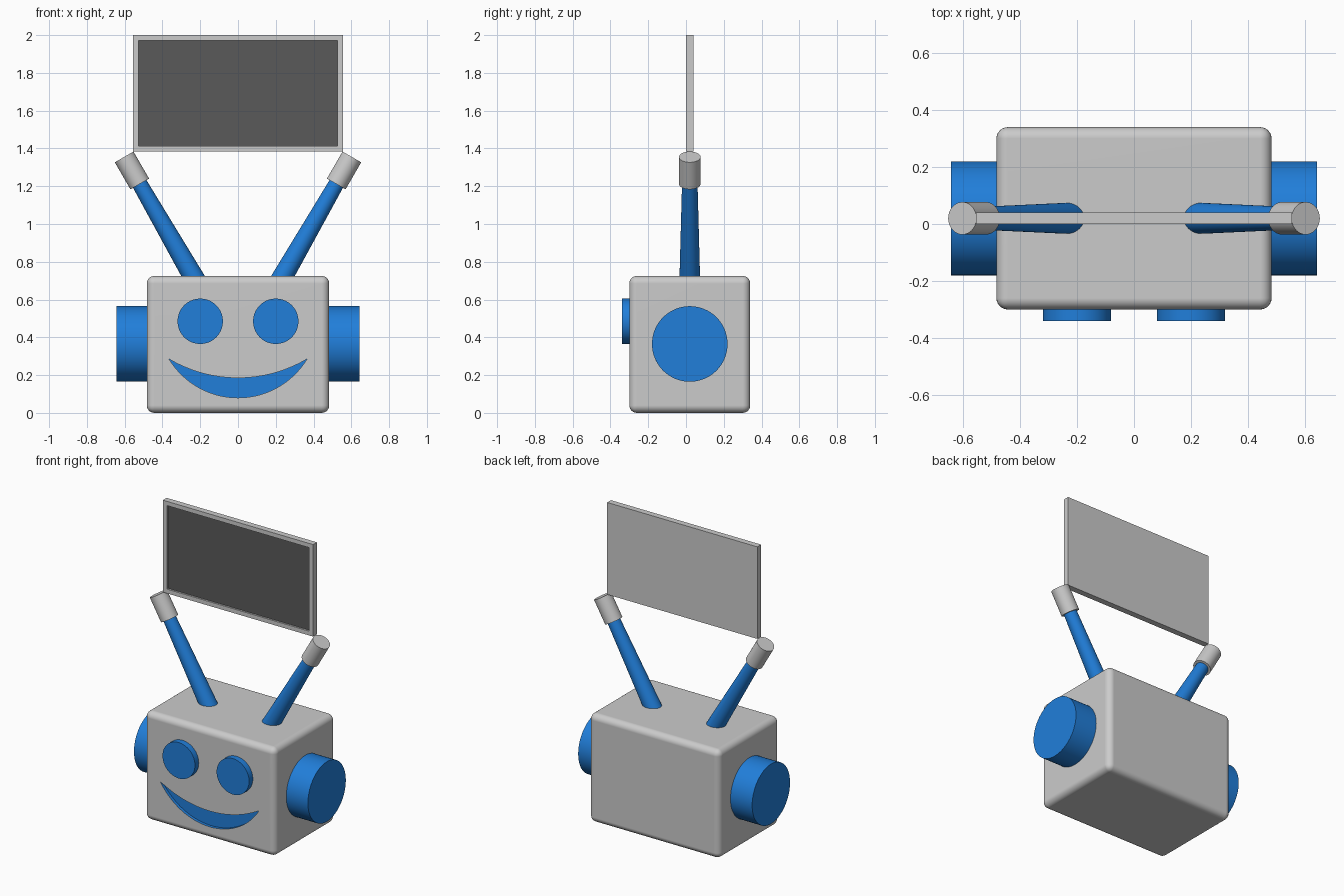
import bpy, bmesh
from math import radians, sin, cos, asin
from mathutils import Vector

if "Cube" in bpy.data.objects:
    bpy.data.objects.remove(bpy.data.objects["Cube"])

Y = 0.02  # mid-depth of the head and everything mounted on it


def material(name, rgb):
    m = bpy.data.materials.new(name)
    m.diffuse_color = (*rgb, 1)
    m.use_nodes = True
    m.node_tree.nodes["Principled BSDF"].inputs["Base Color"].default_value = m.diffuse_color
    return m


BLUE = material("blue", (0.015, 0.21, 0.7))
DARK = material("dark_glass", (0.1, 0.1, 0.1))


def add_object(name, bm, mats=()):
    bmesh.ops.recalc_face_normals(bm, faces=bm.faces)
    mesh = bpy.data.meshes.new(name)
    bm.to_mesh(mesh)
    bm.free()
    for m in mats:
        mesh.materials.append(m)
    ob = bpy.data.objects.new(name, mesh)
    bpy.context.collection.objects.link(ob)
    return ob


def activate(ob):
    bpy.ops.object.select_all(action='DESELECT')
    ob.select_set(True)
    bpy.context.view_layer.objects.active = ob


def smooth(ob):
    activate(ob)
    bpy.ops.object.shade_smooth_by_angle(angle=radians(30))


def box(lo, hi):
    lo, hi = Vector(lo), Vector(hi)
    bm = bmesh.new()
    bmesh.ops.create_cube(bm, size=1)
    for v in bm.verts:
        v.co = [(a + b) / 2 + c * (b - a) for a, b, c in zip(lo, hi, v.co)]
    return bm


def rod(name, start, end, r1, r2, mat=None):
    """Round bar from start to end, optionally tapered."""
    start, end = Vector(start), Vector(end)
    axis = end - start
    bm = bmesh.new()
    bmesh.ops.create_cone(bm, cap_ends=True, segments=64, radius1=r1,
                          radius2=r2, depth=axis.length)
    turn = axis.to_track_quat('Z', 'Y').to_matrix()
    bmesh.ops.rotate(bm, verts=bm.verts, matrix=turn)
    bmesh.ops.translate(bm, verts=bm.verts, vec=(start + end) / 2)
    ob = add_object(name, bm, [mat] if mat else [])
    smooth(ob)


def arc(half, z_end, sag, n=32):
    """Hanging arc between (-half, z_end) and (half, z_end)."""
    r = (half ** 2 + sag ** 2) / (2 * sag)
    a = asin(half / r)
    angles = [-a + 2 * a * i / n for i in range(n + 1)]
    return [(r * sin(t), z_end - sag + r * (1 - cos(t))) for t in angles]


# Head: rounded box
bm = box((-0.483, -0.30, 0), (0.483, 0.34, 0.725))
bmesh.ops.bevel(bm, geom=bm.edges[:], offset=0.04, segments=6, profile=0.5,
                affect='EDGES')
head = add_object("head", bm, [None, BLUE])

# Mouth: crescent recess cut into the face and coloured blue
outline = arc(0.365, 0.285, 0.205) + arc(0.365, 0.285, 0.10)[-2:0:-1]
bm = bmesh.new()
face = bm.faces.new([bm.verts.new((x, -0.36, z)) for x, z in outline])
ext = bmesh.ops.extrude_face_region(bm, geom=[face])
bmesh.ops.translate(bm, vec=(0, 0.08, 0),
                    verts=[g for g in ext["geom"] if isinstance(g, bmesh.types.BMVert)])
cutter = add_object("mouth_cutter", bm)
cutter.hide_render = True
cut = head.modifiers.new("mouth", 'BOOLEAN')
cut.operation = 'DIFFERENCE'
cut.solver = 'EXACT'
cut.object = cutter
activate(head)
bpy.ops.object.modifier_apply(modifier=cut.name)
bpy.data.objects.remove(cutter)
for p in head.data.polygons:
    c = p.center
    inside = abs(c.x) < 0.37 and 0.07 < c.z < 0.3 and -0.2999 < c.y < -0.27
    p.material_index = 1 if inside else 0
smooth(head)
head.modifiers.new("flat_sides", 'WEIGHTED_NORMAL').keep_sharp = True

# Eyes, ears and antennae, one set per side
for s, side in ((-1, "left"), (1, "right")):
    rod(f"{side}_eye", (s * 0.2, -0.28, 0.485), (s * 0.2, -0.34, 0.485),
        0.12, 0.12, BLUE)
    rod(f"{side}_ear", (s * 0.46, Y, 0.365), (s * 0.643, Y, 0.365),
        0.2, 0.2, BLUE)

    def along(z):
        return (s * (0.239 + (z - 0.725) * 0.5774), Y, z)

    rod(f"{side}_antenna", along(0.66), along(1.25), 0.056, 0.04, BLUE)
    rod(f"{side}_antenna_tip", along(1.212), along(1.355), 0.057, 0.057)

# Screen: thin panel with a recessed dark front
bm = box((-0.555, 0, 1.385), (0.555, 0.04, 2.0))
bm.normal_update()
front = min(bm.faces, key=lambda f: f.calc_center_median().y)
bmesh.ops.inset_region(bm, faces=[front], thickness=0.04)
ext = bmesh.ops.extrude_discrete_faces(bm, faces=[front])
glass = ext["faces"][0]
bmesh.ops.translate(bm, verts=glass.verts, vec=(0, 0.012, 0))
glass.material_index = 1
add_object("screen", bm, [None, DARK])
